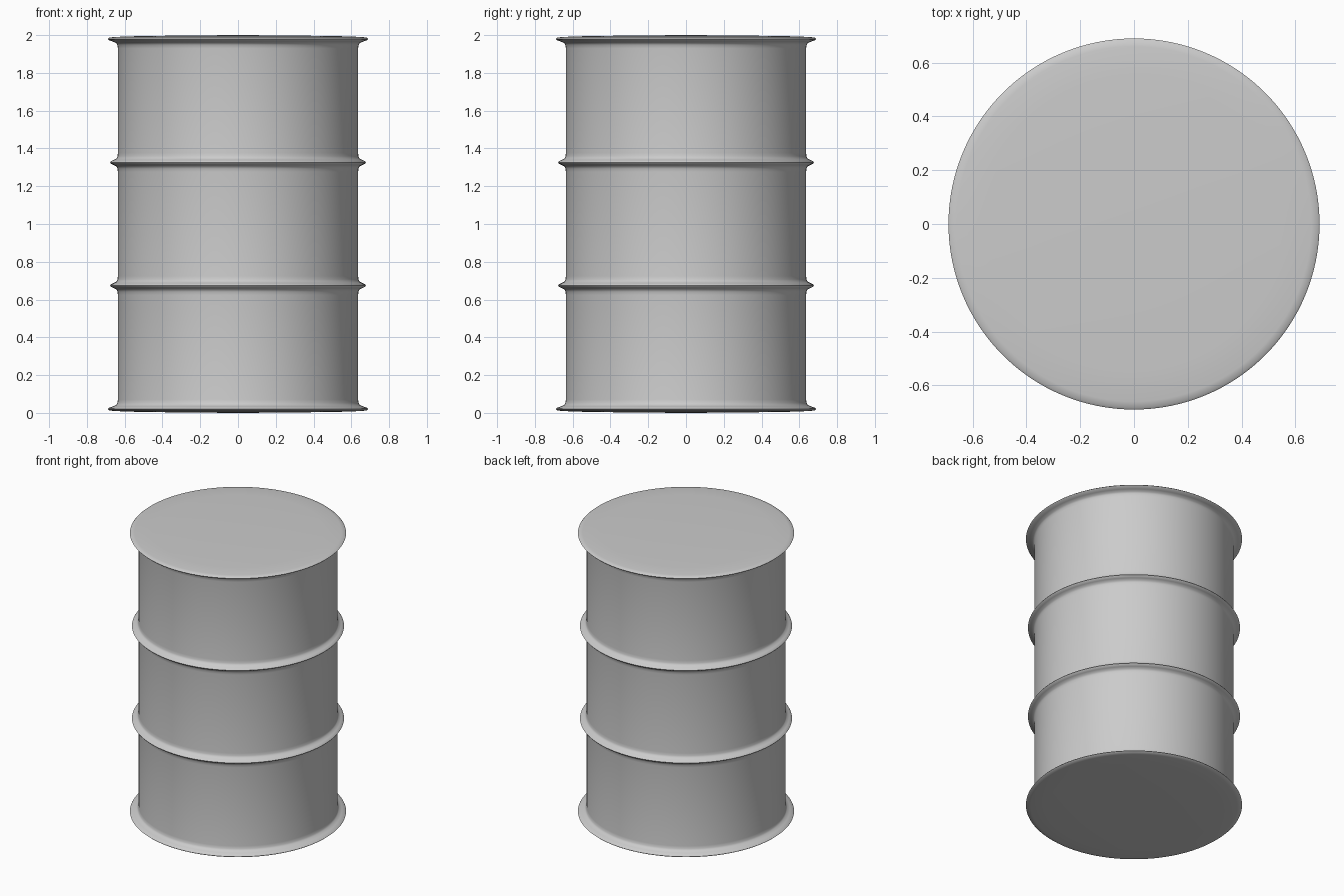
import bpy, math

if "Cube" in bpy.data.objects:
    bpy.data.objects.remove(bpy.data.objects["Cube"])

SEGMENTS = 128
BODY_R = 0.636


def lathe(name, profile):
    """Revolve (radius, z) points about z; zero-radius ends become poles."""
    verts, rings, faces = [], [], []
    for r, z in profile:
        n = 1 if r == 0 else SEGMENTS
        start = len(verts)
        for i in range(n):
            a = math.tau * i / SEGMENTS
            verts.append((r * math.cos(a), r * math.sin(a), z))
        rings.append([start + i % n for i in range(SEGMENTS)])
    for low, high in zip(rings, rings[1:]):
        for i in range(SEGMENTS):
            j = (i + 1) % SEGMENTS
            quad = [low[i], low[j], high[j], high[i]]
            faces.append(list(dict.fromkeys(quad)))
    mesh = bpy.data.meshes.new(name)
    mesh.from_pydata(verts, [], faces)
    obj = bpy.data.objects.new(name, mesh)
    bpy.context.collection.objects.link(obj)
    bpy.context.view_layer.objects.active = obj
    obj.select_set(True)
    bpy.ops.object.shade_smooth_by_angle(angle=math.radians(50))
    obj.select_set(False)
    return obj


# Bottom lid and flared rim
rim = [(0, 0.0), (0.3, 0.002), (0.55, 0.006), (0.66, 0.01), (0.683, 0.014),
       (0.69, 0.02), (0.685, 0.026), (0.664, 0.034), (0.645, 0.042),
       (0.639, 0.052), (BODY_R, 0.07)]

# Lower pressed hoop in the wall
hoop = [(BODY_R, -0.05), (0.638, -0.033), (0.643, -0.021), (0.66, -0.013),
        (0.673, -0.006), (0.677, 0), (0.673, 0.006), (0.66, 0.013),
        (0.643, 0.021), (0.638, 0.033), (BODY_R, 0.05)]

lower_half = rim + [(r, 0.674 + z) for r, z in hoop]

# The upper half mirrors the lower half
upper_half = [(r, 2 - z) for r, z in reversed(lower_half)]
lathe("drum", lower_half + upper_half)
